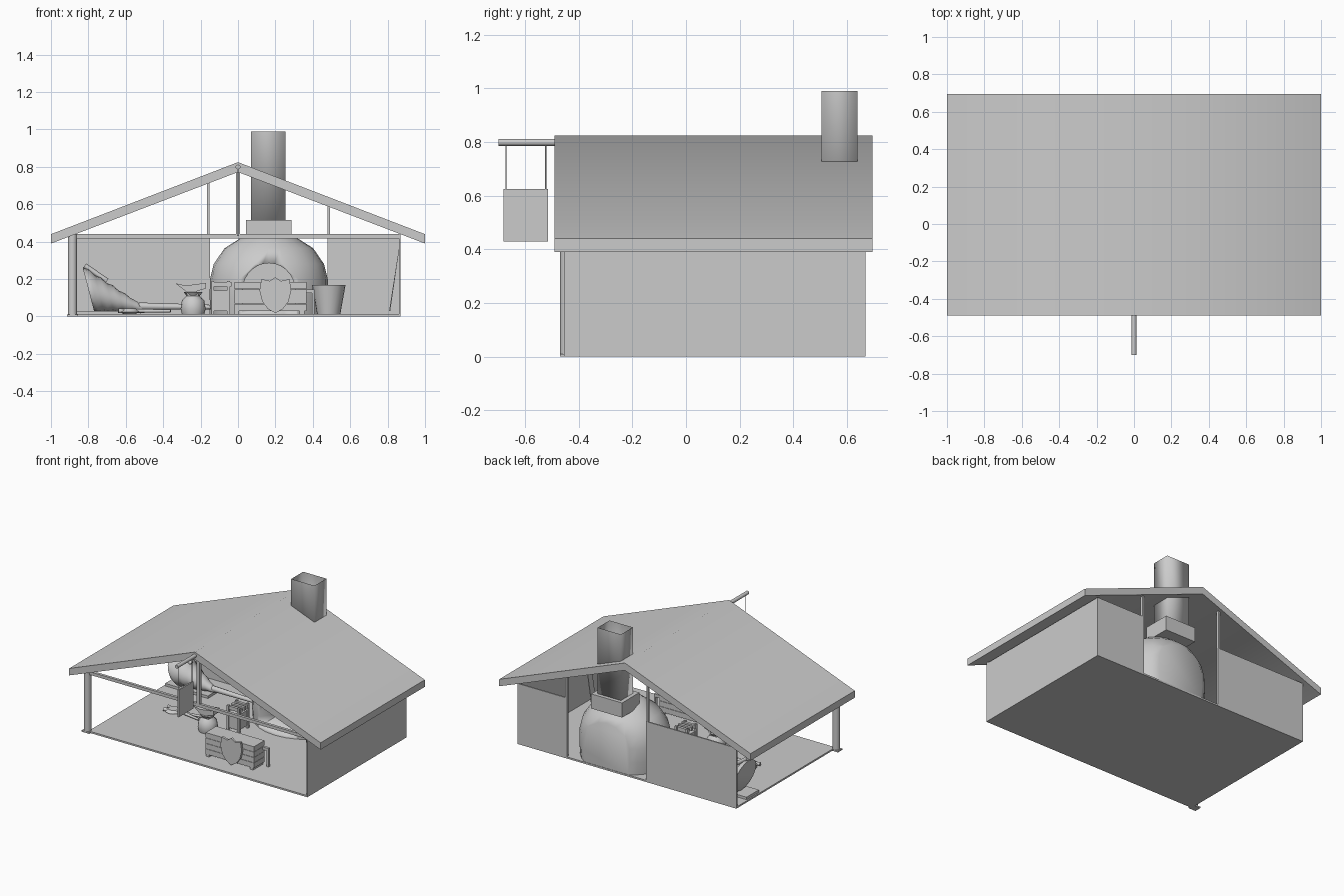
import bpy, bmesh, math
from mathutils import Vector

cube = bpy.data.objects.get("Cube")
if cube:
    bpy.data.objects.remove(cube, do_unlink=True)

grey = bpy.data.materials.new("plain grey")
grey.use_nodes = True
grey.diffuse_color = (0.6, 0.6, 0.6, 1)
grey.node_tree.nodes["Principled BSDF"].inputs["Base Color"].default_value = (0.6, 0.6, 0.6, 1)


def finish(name, bm, angle=40):
    """Turn a bmesh into a shaded object."""
    bmesh.ops.recalc_face_normals(bm, faces=bm.faces)
    me = bpy.data.meshes.new(name)
    bm.to_mesh(me)
    bm.free()
    me.materials.append(grey)
    ob = bpy.data.objects.new(name, me)
    bpy.context.collection.objects.link(ob)
    bpy.ops.object.select_all(action='DESELECT')
    ob.select_set(True)
    bpy.context.view_layer.objects.active = ob
    bpy.ops.object.shade_smooth_by_angle(angle=math.radians(angle))
    return ob


def box(name, x, y, z, angle=40):
    """Box from (min, max) ranges."""
    bm = bmesh.new()
    bmesh.ops.create_cube(bm, size=1)
    for v in bm.verts:
        v.co = [r[0] + (c + 0.5) * (r[1] - r[0]) for c, r in zip(v.co, (x, y, z))]
    return finish(name, bm, angle)


def rod(name, a, b, r1, r2=None, sides=10):
    """Round or tapered bar between two points."""
    a, b = Vector(a), Vector(b)
    bm = bmesh.new()
    bmesh.ops.create_cone(bm, cap_ends=True, segments=sides, radius1=r1,
                          radius2=r1 if r2 is None else r2, depth=(b - a).length)
    turn = (b - a).to_track_quat('Z', 'Y')
    for v in bm.verts:
        v.co = turn @ v.co + (a + b) / 2
    return finish(name, bm)


def prism(name, outline, y0, y1, angle=40):
    """Front outline (x, z) extruded along y."""
    bm = bmesh.new()
    face = bm.faces.new([bm.verts.new((x, y0, z)) for x, z in outline])
    geom = bmesh.ops.extrude_face_region(bm, geom=[face])["geom"]
    for v in geom:
        if isinstance(v, bmesh.types.BMVert):
            v.co.y = y1
    return finish(name, bm, angle)


def lathe(profile, x, y, sides=24, y_scale=1):
    """Stacked rings following an (r, z) profile, capped at both ends."""
    bm = bmesh.new()
    rings = []
    for r, z in profile:
        rings.append([bm.verts.new((x + r * math.cos(t), y + r * math.sin(t) * y_scale, z))
                      for t in (math.tau * i / sides for i in range(sides))])
    for lo, hi in zip(rings, rings[1:]):
        for i in range(sides):
            j = (i + 1) % sides
            bm.faces.new((lo[i], lo[j], hi[j], hi[i]))
    bm.faces.new(rings[0])
    bm.faces.new(rings[-1])
    return bm


# Roof and ridge pole
prism("roof", [(-1, 0.39), (-1, 0.44), (0, 0.825), (1, 0.44), (1, 0.39), (0, 0.772)],
      -0.49, 0.695, 60)
rod("ridge_pole", (0, -0.7, 0.799), (0, 0.68, 0.799), 0.013)

# Floor and low walls
box("floor", (-0.87, 0.87), (-0.455, 0.67), (0, 0.012))
box("side_wall", (0.862, 0.87), (-0.455, 0.67), (0, 0.435))
box("back_wall_left", (0.48, 0.87), (0.66, 0.67), (0, 0.435))
box("back_wall_right", (-0.87, -0.15), (0.66, 0.67), (0, 0.435))

# Timber frame
rod("corner_post", (-0.885, -0.445, 0), (-0.885, -0.445, 0.44), 0.025)
box("post_base", (-0.915, -0.855), (-0.47, -0.42), (0, 0.01))
box("front_beam", (-0.885, 0.87), (-0.455, -0.435), (0.418, 0.44))
box("king_post", (-0.012, 0.012), (-0.457, -0.433), (0.43, 0.785))
for side, x, top in (("left", 0.485, 0.595), ("right", -0.16, 0.72)):
    box("back_post_" + side, (x - 0.007, x + 0.007), (0.652, 0.67), (0, top))

# Hanging sign
box("sign_board", (-0.005, 0.005), (-0.68, -0.515), (0.43, 0.625))
for y in (-0.672, -0.523):
    rod("sign_cord", (0, y, 0.62), (0, y, 0.795), 0.002, sides=6)

# Domed oven, flat at the back with an arched mouth
bm = lathe([(0.31, 0.005), (0.317, 0.1), (0.315, 0.2), (0.295, 0.28), (0.237, 0.365),
            (0.15, 0.42), (0.12, 0.44)], 0.165, 0.45, 24, 0.85)
cut = bmesh.ops.bisect_plane(bm, geom=bm.verts[:] + bm.edges[:] + bm.faces[:],
                             plane_co=(0, 0.667, 0), plane_no=(0, 1, 0), clear_outer=True)
bmesh.ops.holes_fill(bm, edges=[e for e in cut["geom_cut"] if isinstance(e, bmesh.types.BMEdge)])
oven = finish("oven_dome", bm, 60)
arch = [(0.165 + 0.14 * math.cos(math.pi * i / 14), 0.14 + 0.145 * math.sin(math.pi * i / 14))
        for i in range(15)]
cutter = prism("mouth_cutter", [(0.305, 0.03)] + arch + [(0.025, 0.03)], 0, 0.45)
cutter.hide_render = True
cutter.hide_viewport = True
mouth = oven.modifiers.new("mouth", 'BOOLEAN')
mouth.object = cutter
mouth.solver = 'EXACT'
box("oven_collar", (0.042, 0.287), (0.47, 0.667), (0.41, 0.515))

# Chimney: open four-sided flue, softly shaded
bm = bmesh.new()
corners = [(0.07, 0.505), (0.255, 0.505), (0.255, 0.64), (0.07, 0.64)]
low, high = [[bm.verts.new((x, y, z)) for x, y in corners] for z in (0.5, 0.99)]
for i in range(4):
    bm.faces.new((low[i], low[i - 1], high[i - 1], high[i]))
bm.faces.new(low)
finish("chimney", bm, 100)

# Workbench of stacked planks with end legs
for i in range(4):
    z = 0.03 + i * 0.039
    box("bench_plank", (-0.02, 0.365), (-0.34, -0.22), (z, z + 0.037))
for x in (-0.01, 0.34):
    box("bench_foot", (x - 0.01, x + 0.015), (-0.335, -0.225), (0.01, 0.032))
box("bench_bracket", (0.365, 0.41), (-0.24, -0.22), (0.125, 0.145))
box("bench_leg", (0.395, 0.41), (-0.24, -0.22), (0.012, 0.145))

# Shield leaning on the bench
half = [(0, 0.21), (0.03, 0.19), (0.075, 0.2), (0.085, 0.14), (0.07, 0.08), (0.04, 0.04), (0, 0.018)]
outline = [(0.2 + x, z) for x, z in half] + [(0.2 - x, z) for x, z in half[-2:0:-1]]
prism("shield", outline, -0.365, -0.348)

# Stump and anvil
finish("stump", lathe([(0.06, 0.012), (0.067, 0.04), (0.06, 0.085), (0.035, 0.11), (0.05, 0.13)],
                      -0.24, 0, 16))
prism("anvil", [(-0.27, 0.11), (-0.21, 0.11), (-0.22, 0.135), (-0.17, 0.15), (-0.17, 0.18),
                (-0.28, 0.165), (-0.335, 0.178), (-0.28, 0.135)], -0.035, 0.035)

# Tool rack
for x in (-0.135, -0.05):
    for y in (0.08, 0.18):
        box("rack_leg", (x - 0.008, x + 0.008), (y - 0.008, y + 0.008), (0.012, 0.19))
box("rack_body", (-0.135, -0.05), (0.08, 0.18), (0.03, 0.14))
for i in range(3):
    box("rack_bar", (-0.14, -0.035), (0.08 + i * 0.04, 0.1 + i * 0.04), (0.16, 0.185))

# Bucket, hollow
finish("bucket", lathe([(0.062, 0.012), (0.09, 0.168), (0.083, 0.168), (0.057, 0.03)], 0.485, 0.2, 20))

# Bellows: pleated fan that narrows to a nozzle
bm = bmesh.new()
rings = []
steps = 11
for i in range(steps):
    t = i / (steps - 1)
    tall = 0.115 * (1 - t) + 0.015
    wide = 0.12 * (1 - t) + 0.015
    puff = 1.0 if i % 2 else 0.88
    centre = Vector((-0.80 + 0.29 * t, 0.47, 0.145 - 0.1 * t))
    rings.append([bm.verts.new(centre + Vector((0.03 * math.sin(a) * (t - 1), wide * puff * math.cos(a),
                                                tall * puff * math.sin(a))))
                  for a in (math.tau * k / 16 for k in range(16))])
for lo, hi in zip(rings, rings[1:]):
    for k in range(16):
        bm.faces.new((lo[k], lo[k - 1], hi[k - 1], hi[k]))
bm.faces.new(rings[0])
bm.faces.new(rings[-1])
finish("bellows", bm, 60)
rod("bellows_handle", (-0.82, 0.47, 0.272), (-0.70, 0.47, 0.19), 0.014)
box("bellows_base", (-0.86, -0.52), (0.4, 0.54), (0.012, 0.03))
rod("bellows_nozzle", (-0.53, 0.47, 0.055), (-0.1, 0.47, 0.05), 0.02, 0.011)

# Tongs on the floor and a blade leaning on the side wall
for y in (0.07, 0.12):
    rod("tongs_arm", (-0.64, y, 0.03), (-0.36, 0.19 - y, 0.03), 0.012, 0.008)
finish("tongs_head", lathe([(0.03, 0.012), (0.055, 0.025), (0.035, 0.042)], -0.58, 0.095, 12))
blade = prism("leaning_blade", [(0.808, 0.03), (0.814, 0.03), (0.862, 0.36), (0.86, 0.362)], -0.13, -0.08)
